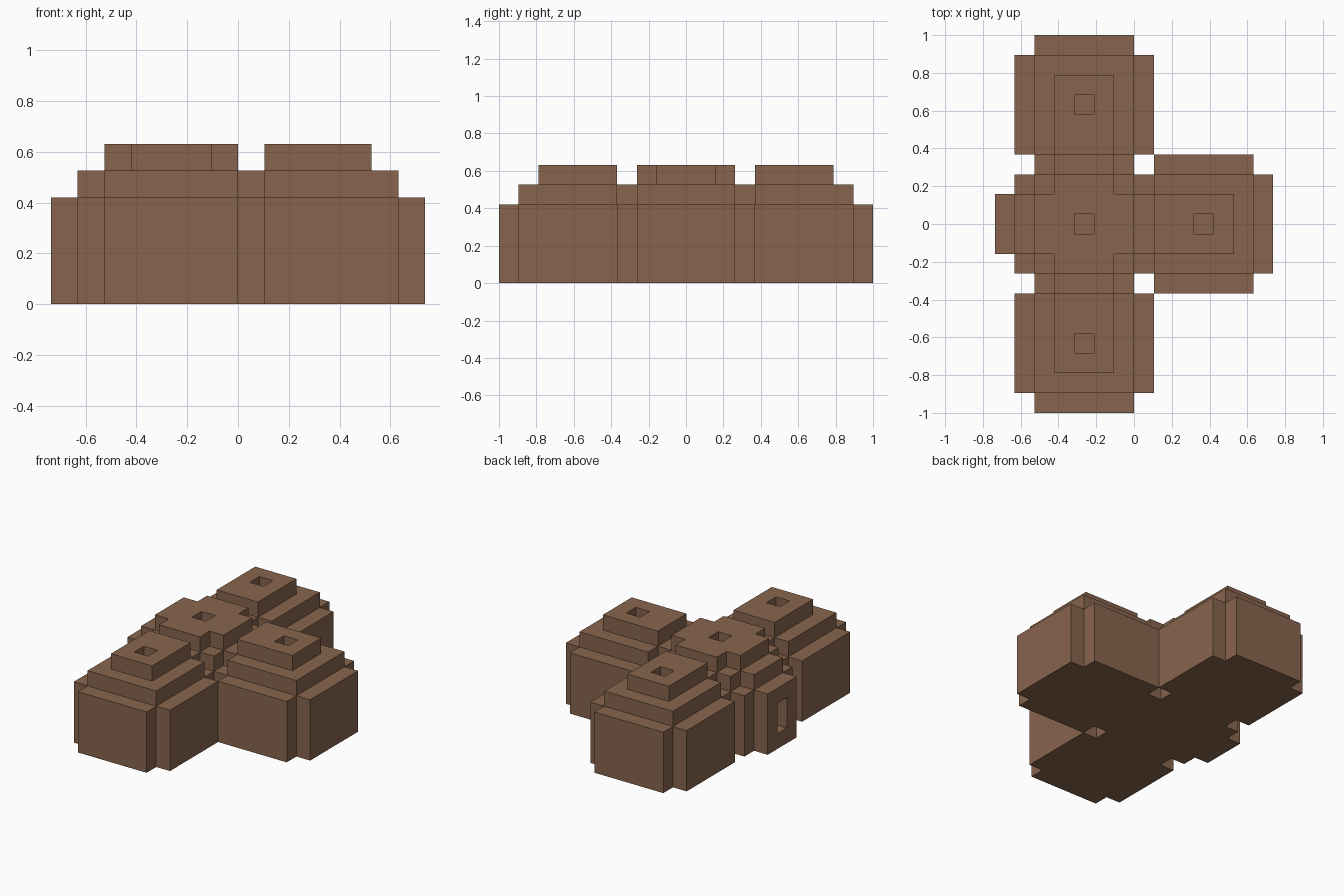
import bpy, bmesh
from itertools import product
from mathutils import Vector

if "Cube" in bpy.data.objects:
    bpy.data.objects.remove(bpy.data.objects["Cube"])

U = 2 / 19                       # edge length of one block
OFFSET = Vector((-2.5, 0, 0.5))  # position of the first block of the hall

brown = bpy.data.materials.new("earth_brown")
brown.use_nodes = True
colour = (0.242, 0.130, 0.074, 1)
brown.diffuse_color = colour
brown.node_tree.nodes["Principled BSDF"].inputs["Base Color"].default_value = colour


def box(cx, cy, rx, ry, z0, z1):
    """Blocks within rx, ry of a centre, from layer z0 to z1."""
    return set(product(range(cx - rx, cx + rx + 1),
                       range(cy - ry, cy + ry + 1), range(z0, z1 + 1)))


def plus(cx, cy, long, short, z0, z1):
    """Square of blocks with its corners cut away."""
    return box(cx, cy, long, short, z0, z1) | box(cx, cy, short, long, z0, z1)


def hut(cx, cy):
    """Stepped hut whose roof reaches one block towards the hall."""
    toward_x, toward_y = -(cx > 0), (cy < 0) - (cy > 0)
    return (plus(cx, cy, 3, 2, 0, 3) | box(cx, cy, 2, 2, 4, 4)
            | box(cx, cy, 1, 1, 5, 5)
            | box(cx + toward_x, cy + toward_y, 1, 1, 5, 5))


def room(cx, cy):
    """Hollow inside a hut, with its smoke hole."""
    return (box(cx, cy, 2, 2, 1, 3) | box(cx, cy, 1, 1, 4, 4)
            | box(cx, cy, 0, 0, 5, 5))


# Outer shapes
parts = {
    "central_hall": plus(0, 0, 3, 2, 0, 3) | box(0, 0, 2, 2, 4, 4)
    | plus(0, 0, 3, 1, 4, 4) | plus(0, 0, 2, 1, 5, 5),
    "front_hut": hut(0, -6),
    "back_hut": hut(0, 6),
    "left_hut": hut(6, 0),
    "entrance_porch": box(-4, 0, 0, 1, 0, 3),
}

# Rooms, passages between them and the doorway
cavity = box(0, 0, 0, 6, 1, 2) | box(1, 0, 5, 0, 1, 2)
for centre in ((0, 0), (0, -6), (0, 6), (6, 0)):
    cavity |= room(*centre)

solid = set().union(*parts.values()) - cavity
directions = [s * Vector(a) for a in ((1, 0, 0), (0, 1, 0), (0, 0, 1))
              for s in (1, -1)]


def build(name, cells):
    """Mesh the exposed sides of the blocks and merge flat areas."""
    bm = bmesh.new()
    for cell in sorted(cells):
        c = Vector(cell)
        for d in directions:
            if tuple(int(v) for v in c + d) in solid:
                continue
            a = Vector((d.y, d.z, d.x))
            b = d.cross(a)
            corners = (-a - b, a - b, a + b, b - a)
            bm.faces.new([bm.verts.new((c + OFFSET + (d + k) / 2) * U)
                          for k in corners])
    bmesh.ops.remove_doubles(bm, verts=bm.verts, dist=0.001)
    bmesh.ops.dissolve_limit(bm, angle_limit=0.01, verts=bm.verts, edges=bm.edges)
    mesh = bpy.data.meshes.new(name)
    bm.to_mesh(mesh)
    bm.free()
    mesh.materials.append(brown)
    bpy.context.collection.objects.link(bpy.data.objects.new(name, mesh))


# Shared walls belong to the first part that holds them
used = set()
for name, cells in parts.items():
    build(name, (cells & solid) - used)
    used |= cells
